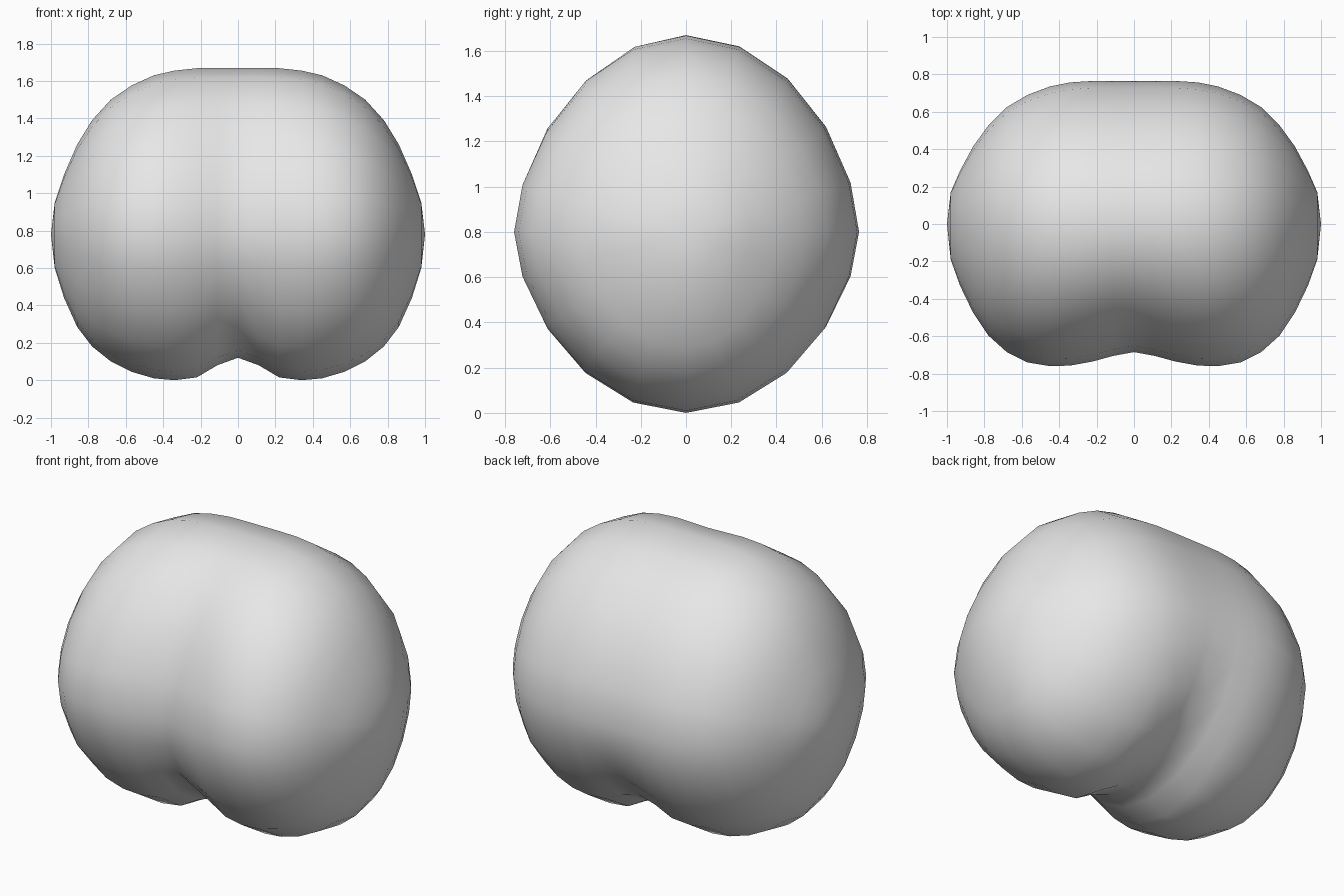
import bpy, bmesh, math

cube = bpy.data.objects.get("Cube")
if cube:
    bpy.data.objects.remove(cube, do_unlink=True)

SIDES = 20       # segments around the x axis
MID_Z = 0.80     # height of the widest line

# Half-body sections: x, back reach, front reach, top z, bottom z
SECTIONS = [
    (0.00, 0.765, 0.685, 1.670, 0.120),
    (0.11, 0.765, 0.705, 1.670, 0.080),
    (0.22, 0.765, 0.735, 1.668, 0.015),
    (0.34, 0.757, 0.757, 1.655, 0.000),
    (0.45, 0.735, 0.760, 1.630, 0.010),
    (0.57, 0.690, 0.740, 1.575, 0.045),
    (0.68, 0.625, 0.685, 1.500, 0.100),
    (0.78, 0.525, 0.595, 1.390, 0.180),
    (0.86, 0.415, 0.475, 1.260, 0.285),
    (0.93, 0.285, 0.330, 1.100, 0.440),
    (0.98, 0.170, 0.190, 0.950, 0.600),
]


def ring_point(section, i):
    """Point i of a cross-section, slightly pointed at top and bottom."""
    x, back, front, top, bottom = section
    a = 2 * math.pi * i / SIDES
    c, s = math.cos(a), math.sin(a)
    y = c * (back if c > 0 else front)
    lift = math.copysign(abs(s) ** 1.18, s)
    z = MID_Z + lift * (top - MID_Z if s > 0 else MID_Z - bottom)
    if x == 0 and i == 13:      # pinch where the front crease ends
        y, z = y * 0.95, MID_Z + (z - MID_Z) * 0.97
    return x, y, z


# Loft one half, closed at its outer end by a fan
bm = bmesh.new()
rings = [[bm.verts.new(ring_point(s, i)) for i in range(SIDES)] for s in SECTIONS]
for inner, outer in zip(rings, rings[1:]):
    for i in range(SIDES):
        j = (i + 1) % SIDES
        bm.faces.new((inner[i], inner[j], outer[j], outer[i]))
pole = bm.verts.new((1.0, 0.0, 0.78))
for i in range(SIDES):
    bm.faces.new((rings[-1][i], rings[-1][(i + 1) % SIDES], pole))

# Mirror to the other side and weld the centre ring
twin = bmesh.ops.duplicate(bm, geom=bm.verts[:] + bm.edges[:] + bm.faces[:])["geom"]
for v in twin:
    if isinstance(v, bmesh.types.BMVert):
        v.co.x = -v.co.x
bmesh.ops.remove_doubles(bm, verts=bm.verts[:], dist=0.0005)
bmesh.ops.recalc_face_normals(bm, faces=bm.faces[:])

mesh = bpy.data.meshes.new("rounded_body")
bm.to_mesh(mesh)
bm.free()
mesh.shade_smooth()

# Single light grey material
grey = bpy.data.materials.new("light_grey")
grey.use_nodes = True
colour = (0.8, 0.8, 0.8, 1.0)
grey.diffuse_color = colour
grey.node_tree.nodes["Principled BSDF"].inputs["Base Color"].default_value = colour
mesh.materials.append(grey)

body = bpy.data.objects.new("rounded_body", mesh)
bpy.context.collection.objects.link(body)
